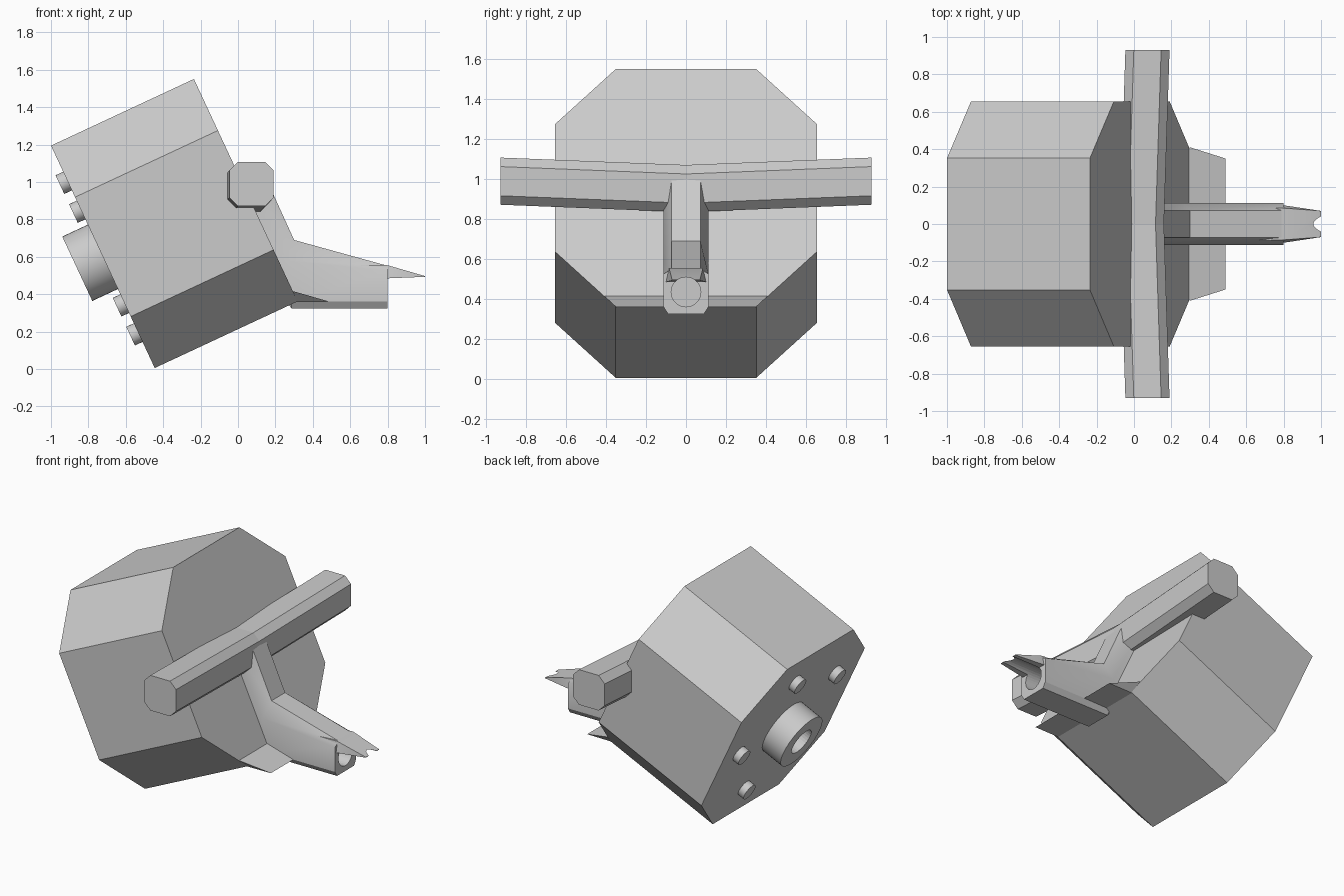
import bpy, bmesh
from math import radians, cos, sin, pi
from mathutils import Vector, Matrix

cube = bpy.data.objects.get("Cube")
if cube:
    bpy.data.objects.remove(cube, do_unlink=True)

grey = bpy.data.materials.new("plain_grey")
grey.use_nodes = True
GREY = (0.6, 0.6, 0.6, 1)
grey.diffuse_color = GREY
grey.node_tree.nodes["Principled BSDF"].inputs["Base Color"].default_value = GREY


def finish(name, bm):
    bmesh.ops.recalc_face_normals(bm, faces=bm.faces)
    me = bpy.data.meshes.new(name)
    bm.to_mesh(me)
    bm.free()
    me.materials.append(grey)
    ob = bpy.data.objects.new(name, me)
    bpy.context.collection.objects.link(ob)
    return ob


def loft(name, rings):
    """Skin a list of equal rings and cap both ends."""
    bm = bmesh.new()
    rows = [[bm.verts.new(p) for p in ring] for ring in rings]
    n = len(rows[0])
    for a, b in zip(rows, rows[1:]):
        for i in range(n):
            j = (i + 1) % n
            bm.faces.new((a[i], a[j], b[j], b[i]))
    bm.faces.new(rows[0])
    bm.faces.new(rows[-1])
    return finish(name, bm)


def hull(name, points):
    bm = bmesh.new()
    for p in points:
        bm.verts.new(p)
    bmesh.ops.convex_hull(bm, input=bm.verts)
    return finish(name, bm)


def octagon(flat, half):
    return [(half, flat), (flat, half), (-flat, half), (-half, flat),
            (-half, -flat), (-flat, -half), (flat, -half), (half, -flat)]


def rod(name, start, end, radius, sides=32):
    """Cylinder between two points."""
    start, end = Vector(start), Vector(end)
    bm = bmesh.new()
    turn = (end - start).to_track_quat('Z', 'Y').to_matrix().to_4x4()
    bmesh.ops.create_cone(bm, cap_ends=True, segments=sides, radius1=radius, radius2=radius,
                          depth=(end - start).length,
                          matrix=Matrix.Translation((start + end) / 2) @ turn)
    return finish(name, bm)


def drill(ob, cutter):
    mod = ob.modifiers.new("bore", 'BOOLEAN')
    mod.operation, mod.solver, mod.object = 'DIFFERENCE', 'EXACT', cutter
    cutter.hide_render = True
    cutter.hide_set(True)


def smooth(ob):
    bpy.ops.object.select_all(action='DESELECT')
    ob.select_set(True)
    bpy.context.view_layer.objects.active = ob
    bpy.ops.object.shade_smooth_by_angle(angle=radians(30))


# Tilted frame: u along the body axis, y sideways, v up the end faces
TILT = radians(25)
BACK = Vector((-0.7225, 0, 0.6))


def tilted(u, y, v):
    return BACK + Vector((u * cos(TILT) - v * sin(TILT), y, u * sin(TILT) + v * cos(TILT)))


# Octagonal body
loft("body", [[tilted(u, y, v) for y, v in octagon(0.352, 0.656)] for u in (0, 0.843)])

# Lip under the front face
hull("front_lip", [p for s in (-1, 1) for p in (
    (0.3, s * 0.41, 0.415), (0.49, s * 0.35, 0.36), (0.31, s * 0.35, 0.358), (0.2, s * 0.35, 0.42))])

# Crossbar handle, bent slightly at the middle
loft("crossbar", [[(cx + x, y, cz + z) for x, z in octagon(0.073, 0.118)]
                  for y, cx, cz in ((-0.93, 0.072, 0.99), (0, 0.042, 0.953), (0.93, 0.072, 0.99))])


# Spout arm: each ring lists (x, z) of its upper, upper side, lower side and lower edges
def arm_ring(*edges):
    widths = (0.072, 0.112, 0.112, 0.09)
    half = [(x, w, z) for (x, z), w in zip(edges, widths)]
    return half + [(x, -w, z) for x, w, z in reversed(half)]


arm = loft("spout_arm", [
    arm_ring((0.15, 1.02), (0.06, 0.97), (-0.05, 0.9), (-0.08, 0.9)),
    arm_ring((0.3, 0.69), (0.26, 0.58), (0.285, 0.36), (0.285, 0.325)),
    arm_ring((0.8, 0.552), (0.8, 0.525), (0.8, 0.36), (0.8, 0.325))])

# Flat pointed beak above the spout mouth
beak = hull("beak", [p for s in (-1, 1) for p in (
    (0.62, s * 0.09, 0.555), (0.8, s * 0.085, 0.555), (0.62, s * 0.095, 0.485),
    (0.8, s * 0.1, 0.485), (1.0, s * 0.07, 0.497), (1.0, s * 0.07, 0.493))])

# The mouth bore also grooves the beak and notches its tip
bore = rod("mouth_bore", (0.5, 0, 0.435), (1.1, 0, 0.435), 0.074)
for part in (arm, beak):
    drill(part, bore)
    smooth(part)

# Rear hub with its socket
hub = rod("rear_hub", tilted(0.02, 0, 0), tilted(-0.151, 0, 0), 0.19, 48)
drill(hub, rod("hub_socket", tilted(-0.03, 0, 0), tilted(-0.3, 0, 0), 0.09))
smooth(hub)

# Ring of five studs around the hub
for i in range(5):
    a = radians(18) + i * 2 * pi / 5
    y, v = 0.47 * sin(a), 0.47 * cos(a)
    smooth(rod("rear_stud", tilted(0.02, y, v), tilted(-0.045, y, v), 0.055, 24))
